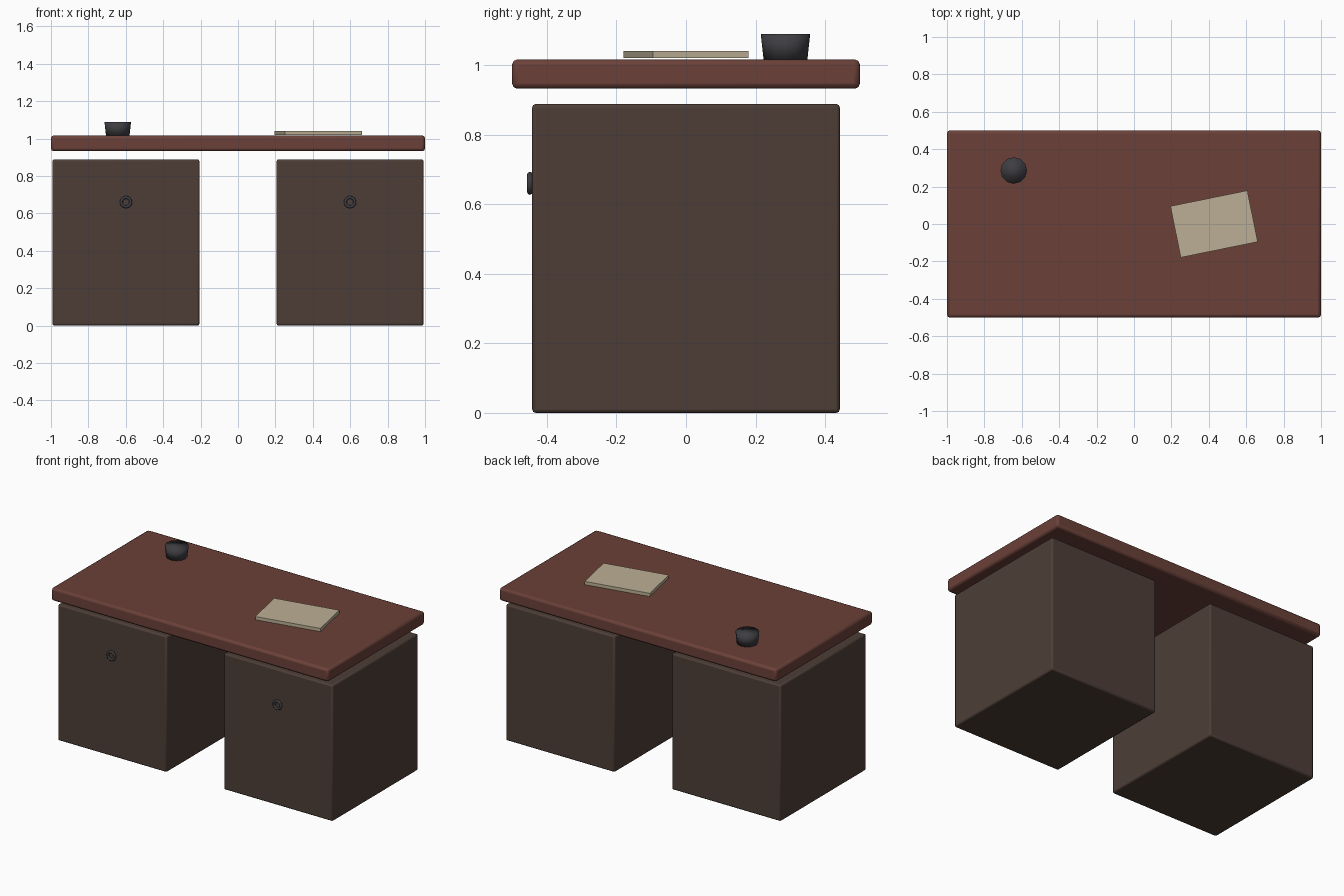
import bpy, math

if "Cube" in bpy.data.objects:
    bpy.data.objects.remove(bpy.data.objects["Cube"])


def material(name, rgb):
    m = bpy.data.materials.new(name)
    m.diffuse_color = (*rgb, 1)
    m.use_nodes = True
    m.node_tree.nodes["Principled BSDF"].inputs["Base Color"].default_value = m.diffuse_color
    return m


RED_WOOD = material("red_wood", (0.145, 0.052, 0.040))
DARK_WOOD = material("dark_wood", (0.075, 0.048, 0.037))
PAPER = material("paper", (0.50, 0.43, 0.30))
DARK_METAL = material("dark_metal", (0.048, 0.048, 0.055))


def box(name, centre, size, mat, bevel=0.0, turn=0.0):
    bpy.ops.mesh.primitive_cube_add(size=1, location=centre)
    ob = bpy.context.object
    ob.name = name
    ob.scale = size
    bpy.ops.object.transform_apply(location=False, rotation=False, scale=True)
    ob.rotation_euler.z = turn
    ob.data.materials.append(mat)
    if bevel:
        mod = ob.modifiers.new("rounded_edges", 'BEVEL')
        mod.width = bevel
        mod.segments = 2
        bpy.ops.object.shade_smooth_by_angle(angle=math.radians(50))
    return ob


# Desk top slab
box("desk_top", (0, 0, 0.974), (2, 1, 0.084), RED_WOOD, 0.015)

# Two pedestals, each with a ring pull on the front
for side, x in (("left", -0.599), ("right", 0.599)):
    box(side + "_pedestal", (x, 0, 0.444), (0.786, 0.884, 0.888), DARK_WOOD, 0.01)
    bpy.ops.mesh.primitive_torus_add(
        location=(x, -0.449, 0.66), rotation=(math.pi / 2, 0, 0),
        major_radius=0.025, minor_radius=0.008,
        major_segments=24, minor_segments=8)
    pull = bpy.context.object
    pull.name = side + "_ring_pull"
    pull.data.materials.append(DARK_METAL)
    bpy.ops.object.shade_smooth()

# Sheaf of papers, turned a little
box("papers", (0.428, 0, 1.03), (0.42, 0.28, 0.021), PAPER,
    turn=math.radians(11.5))

# Tapered pot, solid and smooth shaded
bpy.ops.mesh.primitive_cone_add(
    vertices=12, radius1=0.063, radius2=0.071, depth=0.073,
    location=(-0.643, 0.286, 1.0525))
pot = bpy.context.object
pot.name = "pot"
pot.data.materials.append(DARK_METAL)
bpy.ops.object.shade_smooth()
